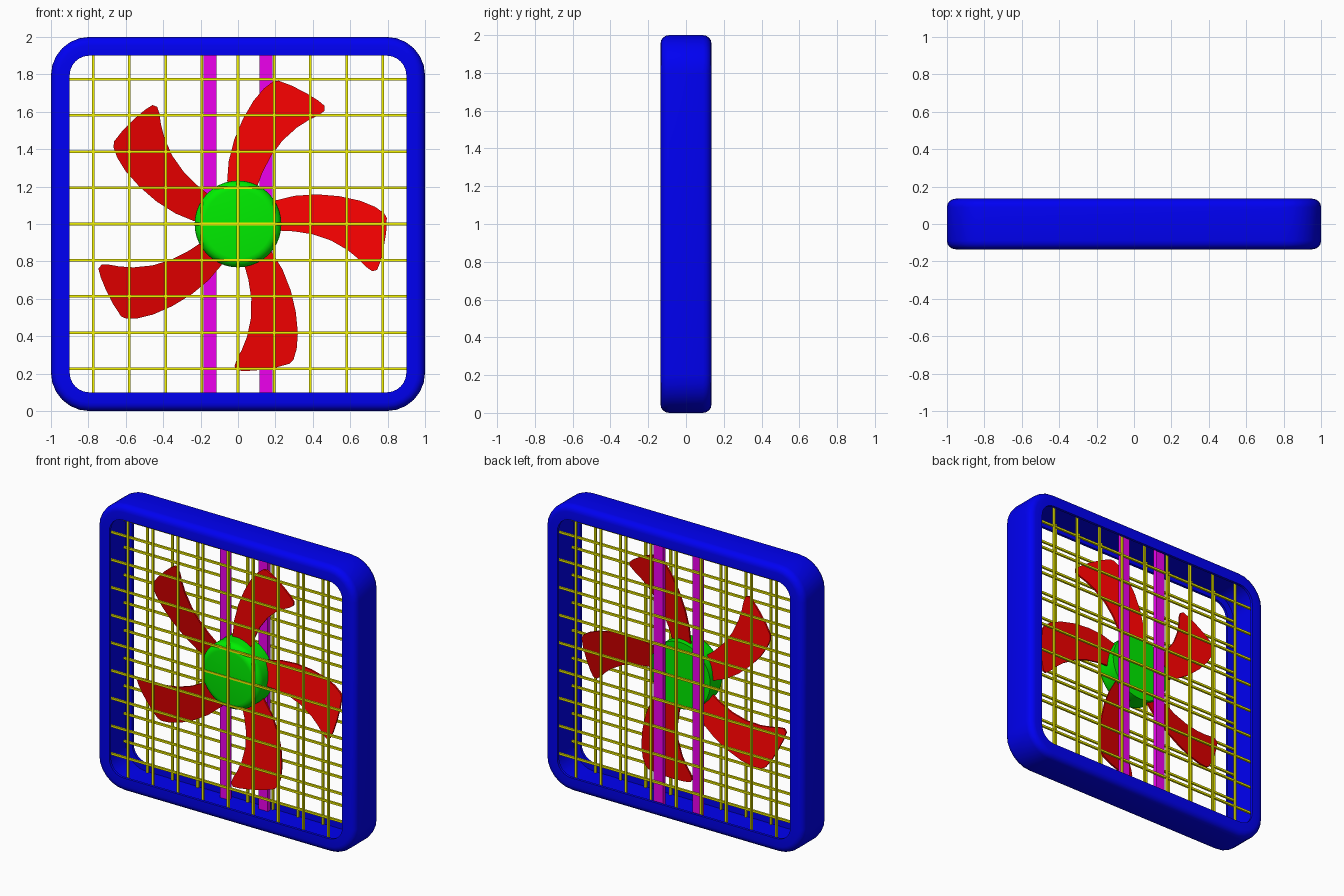
import bpy, bmesh, math
from mathutils import Matrix, Vector

if "Cube" in bpy.data.objects:
    bpy.data.objects.remove(bpy.data.objects["Cube"])

CZ = 1.0  # height of the fan axis


def material(name, rgb):
    m = bpy.data.materials.new(name)
    m.diffuse_color = (*rgb, 1)
    m.use_nodes = True
    m.node_tree.nodes["Principled BSDF"].inputs["Base Color"].default_value = m.diffuse_color
    return m


BLUE = material("frame_blue", (0, 0, 0.9))
YELLOW = material("wire_yellow", (0.9, 0.9, 0))
RED = material("blade_red", (0.9, 0, 0))
GREEN = material("hub_green", (0, 0.85, 0))
MAGENTA = material("bar_magenta", (0.85, 0, 0.85))


def finish(bm, name, mat, smooth=True):
    bmesh.ops.recalc_face_normals(bm, faces=bm.faces)
    me = bpy.data.meshes.new(name)
    bm.to_mesh(me)
    bm.free()
    ob = bpy.data.objects.new(name, me)
    bpy.context.collection.objects.link(ob)
    me.materials.append(mat)
    if smooth:
        bpy.ops.object.select_all(action='DESELECT')
        ob.select_set(True)
        bpy.context.view_layer.objects.active = ob
        bpy.ops.object.shade_smooth_by_angle(angle=math.radians(35))
    return ob


def add_box(bm, centre, size):
    bmesh.ops.create_cube(bm, size=1, matrix=Matrix.Translation(centre)
                          @ Matrix.Diagonal((*size, 1)))


def rounded_square(half, r, seg=6):
    pts = []
    for q in range(4):
        a0 = q * math.pi / 2
        mid = a0 + math.pi / 4
        cx = math.copysign(half - r, math.cos(mid))
        cz = math.copysign(half - r, math.sin(mid))
        for i in range(seg + 1):
            a = a0 + i * math.pi / 2 / seg
            pts.append((cx + r * math.cos(a), cz + r * math.sin(a)))
    return pts


# Frame: channel cross-section (inset, depth) swept round a rounded square,
# open towards the middle with a lip at front and back
D, B, WALL, LIP = 0.135, 0.045, 0.05, 0.018
front = [(0.1, -D + LIP), (0.1, -D)] + [
    (B - B * math.sin(a), -D + B - B * math.cos(a))
    for a in [i * math.pi / 8 for i in range(5)]]
section = [(WALL, -D + LIP)] + front
section += [(d, -y) for d, y in reversed(section)]
bm = bmesh.new()
rings = [[bm.verts.new((x, y, z + CZ)) for x, z in rounded_square(1 - d, 0.205 - d)]
         for d, y in section]
n = len(rings[0])
for k, a in enumerate(rings):
    b = rings[(k + 1) % len(rings)]
    for i in range(n):
        j = (i + 1) % n
        bm.faces.new((a[i], a[j], b[j], b[i]))
finish(bm, "frame", BLUE)

# Wire grilles, front and back
W, LENGTH = 0.014, 1.9
for name, side in (("front_grille", -1), ("back_grille", 1)):
    bm = bmesh.new()
    for i in range(-4, 5):
        p = i * 0.1935
        add_box(bm, (p, side * 0.108, CZ), (W, W, LENGTH))
        add_box(bm, (0, side * 0.100, CZ + p), (LENGTH, W, W))
    finish(bm, name, YELLOW, smooth=False)

# Two upright support bars behind the hub
for name, x in (("left_support_bar", -0.15), ("right_support_bar", 0.15)):
    bm = bmesh.new()
    add_box(bm, (x, 0.078, CZ), (0.07, 0.028, LENGTH))
    finish(bm, name, MAGENTA, smooth=False)

# Hub: lathed disc with a rounded front edge
R, HB, SEG = 0.232, 0.05, 40
profile = [(R - HB + HB * math.sin(a), -0.053 - HB * math.cos(a))
           for a in [i * math.pi / 10 for i in range(6)]] + [(R, 0.064)]
bm = bmesh.new()
rings = [[bm.verts.new((r * math.cos(2 * math.pi * i / SEG), y,
                        CZ + r * math.sin(2 * math.pi * i / SEG))) for i in range(SEG)]
         for r, y in profile]
for a, b in zip(rings, rings[1:]):
    for i in range(SEG):
        j = (i + 1) % SEG
        bm.faces.new((a[i], a[j], b[j], b[i]))
bm.faces.new(rings[0])
bm.faces.new(rings[-1])
finish(bm, "hub", GREEN)

# Blades: swept outline, pitched, repeated five times round the hub
outline = [(0.12, 0.09), (0.2, 0.13), (0.3, 0.156), (0.42, 0.166), (0.54, 0.158),
           (0.65, 0.136), (0.73, 0.105), (0.78, 0.072), (0.795, 0.045), (0.793, -0.03),
           (0.78, -0.12), (0.764, -0.19), (0.748, -0.233), (0.722, -0.24),
           (0.69, -0.218), (0.65, -0.178), (0.59, -0.13), (0.5, -0.08),
           (0.4, -0.048), (0.3, -0.034), (0.2, -0.031), (0.12, -0.032)]
PITCH = 0.2
for k in range(5):
    bm = bmesh.new()
    rot = (Matrix.Translation((0, 0, CZ))
           @ Matrix.Rotation(math.radians(1.0) - k * math.tau / 5, 4, 'Y'))
    face = bm.faces.new([bm.verts.new(rot @ Vector((u, PITCH * (v + 0.03) - 0.009, v)))
                         for u, v in outline])
    ext = bmesh.ops.extrude_face_region(bm, geom=[face], use_keep_orig=True)
    bmesh.ops.translate(bm, vec=(0, 0.012, 0),
                        verts=[e for e in ext["geom"] if isinstance(e, bmesh.types.BMVert)])
    finish(bm, f"fan_blade_{k + 1}", RED)
